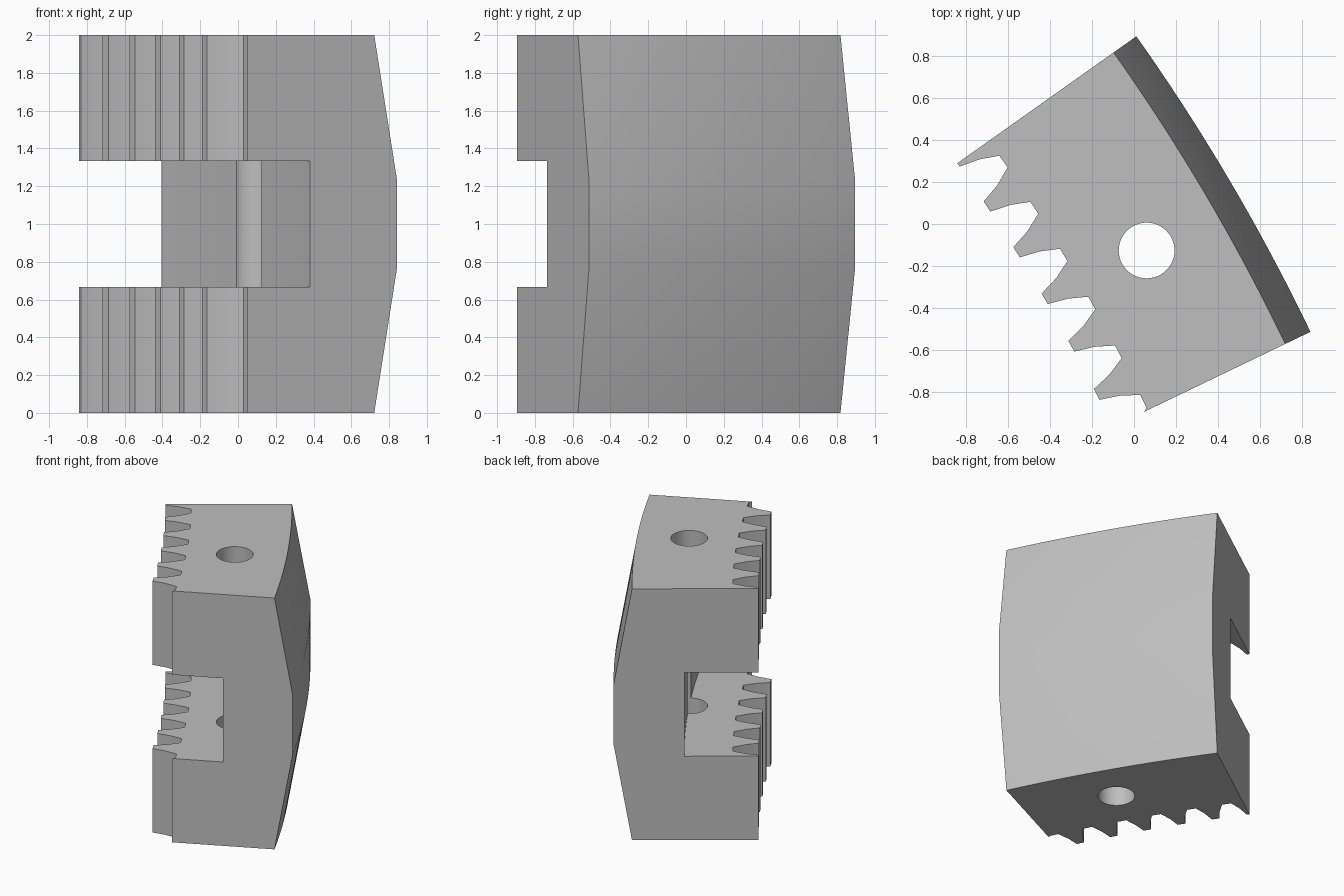
import bpy
import bmesh
from math import radians, cos, sin

if "Cube" in bpy.data.objects:
    bpy.data.objects.remove(bpy.data.objects["Cube"], do_unlink=True)

# The block is a sector of a large internal gear ring; this is the ring axis
CX, CY = -7.927, -4.732
START, END = 35.33, 25.69      # sector angles in degrees
PITCH = 1.712                  # angle per tooth
TIP, MIDDLE, ROOT = 8.684, 8.78, 8.869
SLOT = 9.22                    # slot floor radius, also the bore position


def polar(r, a):
    return CX + r * cos(radians(a)), CY + r * sin(radians(a))


def arc(r, a, b, steps):
    return [polar(r, a + (b - a) * i / steps) for i in range(steps + 1)]


def loft(name, layers):
    """Solid through a stack of (z, outline) layers."""
    bm = bmesh.new()
    rings = [[bm.verts.new((x, y, z)) for x, y in pts] for z, pts in layers]
    n = len(rings[0])
    for low, high in zip(rings, rings[1:]):
        for i in range(n):
            j = (i + 1) % n
            bm.faces.new((low[i], low[j], high[j], high[i]))
    bm.faces.new(rings[0][::-1])
    bm.faces.new(rings[-1])
    bmesh.ops.recalc_face_normals(bm, faces=bm.faces)
    mesh = bpy.data.meshes.new(name)
    bm.to_mesh(mesh)
    bm.free()
    obj = bpy.data.objects.new(name, mesh)
    bpy.context.collection.objects.link(obj)
    return obj


# Toothed inner edge: a space between teeth, repeated along the ring
space = [(TIP, 35.20), (MIDDLE, 35.03), (ROOT, 34.77),
         (ROOT, 34.33), (MIDDLE, 34.05), (TIP, 33.87)]
teeth = [polar(TIP, START)]
for k in range(6):
    teeth += [polar(r, a - k * PITCH) for r, a in space if a - k * PITCH > END]
teeth.append(polar(8.85, END))

# Body with a crowned outer face
crown = [(0, 9.597), (0.763, 9.73), (1.237, 9.73), (2, 9.597)]
body = loft("gear_jaw", [(z, teeth + arc(r, END, START, 24)) for z, r in crown])

# Cutters: the middle slot and the upright bore
slot_outline = arc(8.3, START + 1, END - 1, 2) + arc(SLOT, END - 1, START + 1, 36)
slot = loft("slot_cutter", [(0.667, slot_outline), (1.333, slot_outline)])
bpy.ops.mesh.primitive_cylinder_add(vertices=48, radius=0.133, depth=3,
                                    location=(*polar(SLOT, 29.97), 1))
bore = bpy.context.object
bore.name = "bore_cutter"

for cutter in (slot, bore):
    cutter.hide_render = True
    bpy.ops.object.select_all(action='DESELECT')
    body.select_set(True)
    bpy.context.view_layer.objects.active = body
    mod = body.modifiers.new("cut", 'BOOLEAN')
    mod.operation = 'DIFFERENCE'
    mod.solver = 'EXACT'
    mod.object = cutter
    bpy.ops.object.modifier_apply(modifier=mod.name)
    bpy.data.objects.remove(cutter, do_unlink=True)

# Plain grey metal
mat = bpy.data.materials.new("grey_metal")
mat.use_nodes = True
grey = (0.52, 0.52, 0.52, 1)
mat.diffuse_color = grey
mat.node_tree.nodes["Principled BSDF"].inputs["Base Color"].default_value = grey
body.data.materials.clear()
body.data.materials.append(mat)

bpy.ops.object.select_all(action='DESELECT')
body.select_set(True)
bpy.context.view_layer.objects.active = body
bpy.ops.object.shade_smooth_by_angle(angle=radians(20))
